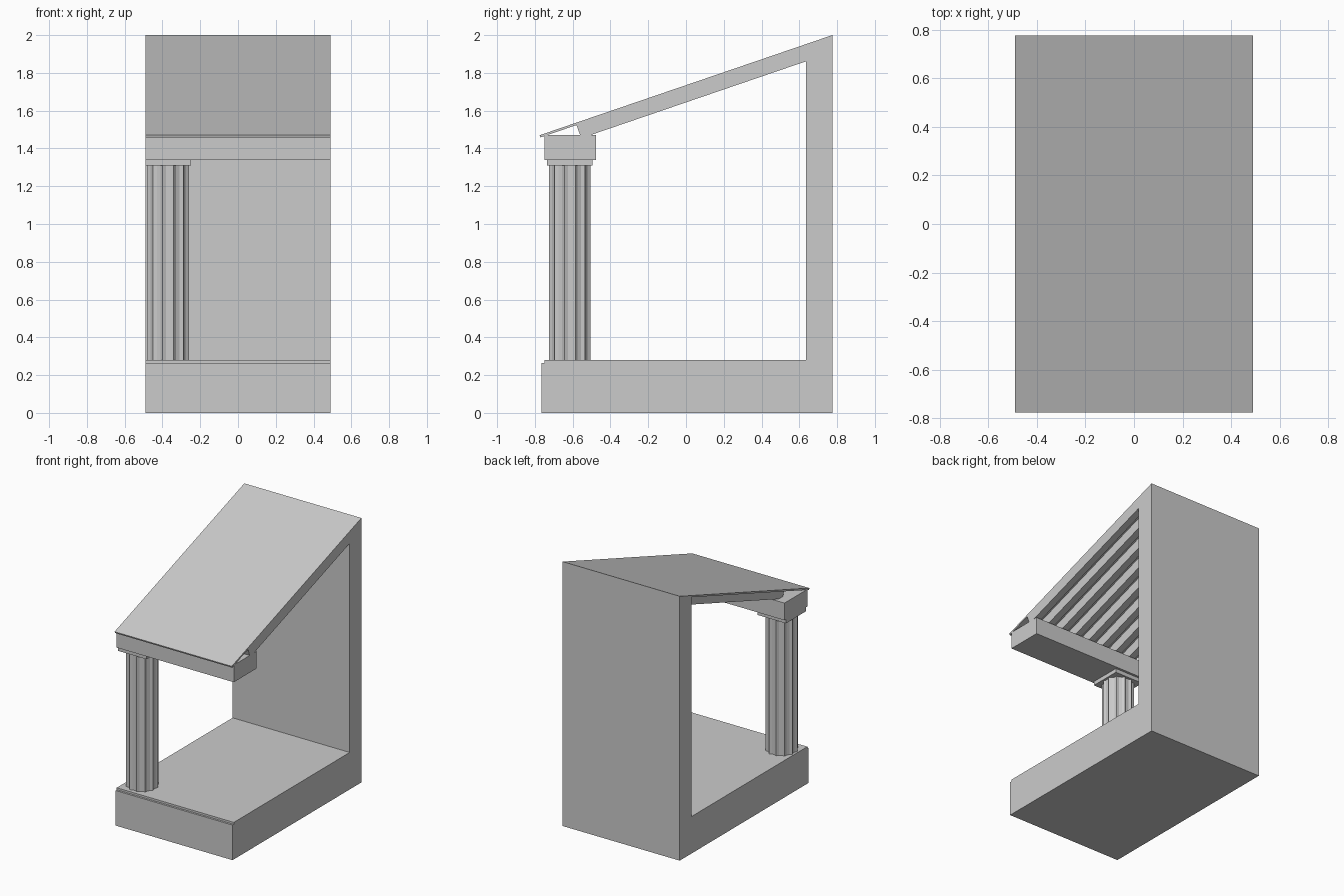
import bpy, bmesh, math

if "Cube" in bpy.data.objects:
    bpy.data.objects.remove(bpy.data.objects["Cube"])

X0, X1 = -0.49, 0.49


def prism(name, pts, vec, place):
    """Extrude a flat outline along vec; place maps 2D points to 3D."""
    bm = bmesh.new()
    face = bm.faces.new([bm.verts.new(place(a, b)) for a, b in pts])
    ext = bmesh.ops.extrude_face_region(bm, geom=[face])
    bmesh.ops.translate(bm, vec=vec, verts=[v for v in ext["geom"] if isinstance(v, bmesh.types.BMVert)])
    bmesh.ops.recalc_face_normals(bm, faces=bm.faces)
    me = bpy.data.meshes.new(name)
    bm.to_mesh(me)
    bm.free()
    ob = bpy.data.objects.new(name, me)
    bpy.context.collection.objects.link(ob)
    return ob


def side_profile(name, pts, x0=X0, x1=X1):
    return prism(name, pts, (x1 - x0, 0, 0), lambda y, z: (x0, y, z))


def roof(y):
    """Height of the roof surface at depth y."""
    return 1.47 + (y + 0.775) * 0.53 / 1.55


T = 0.013  # vertical thickness of the roof sheet

# Stepped floor and back wall as one L profile
side_profile("floor_and_wall", [
    (-0.765, 0), (0.775, 0), (0.775, roof(0.775) - T), (0.635, roof(0.635) - T),
    (0.635, 0.28), (-0.75, 0.28), (-0.75, 0.265), (-0.765, 0.265)])

# Roof sheet
side_profile("roof_sheet", [
    (-0.775, roof(-0.775)), (-0.771, roof(-0.771) - T),
    (0.775, roof(0.775) - T), (0.775, roof(0.775))])

# Rafters, first one flush with the right edge
count, width = 8, 0.052
pitch = (X1 - X0) / count
for i in range(count):
    x = X1 - i * pitch
    side_profile(f"rafter_{i + 1}", [
        (-0.58, roof(-0.58) - T), (-0.56, 1.47), (-0.508, 1.47),
        (0.64, roof(0.64) - 0.091), (0.64, roof(0.64) - T)], x - width, x)

# Beam over the column
side_profile("beam", [(-0.75, 1.34), (-0.477, 1.34), (-0.477, 1.47), (-0.75, 1.47)])

# Square capital
CX, CY = -0.37, -0.615
side_profile("capital", [(CY - 0.12, 1.31), (CY + 0.12, 1.31), (CY + 0.12, 1.34), (CY - 0.12, 1.34)],
             CX - 0.12, CX + 0.12)

# Fluted column shaft: each flute is a ridge and two groove points
flutes = 12
ring = []
for i in range(flutes):
    for frac, r in ((0, 0.114), (0.3, 0.102), (0.7, 0.102)):
        a = 2 * math.pi * (i + 0.5 + frac) / flutes
        ring.append((CX + r * math.cos(a), CY + r * math.sin(a)))
prism("column", ring, (0, 0, 1.03), lambda x, y: (x, y, 0.28))
